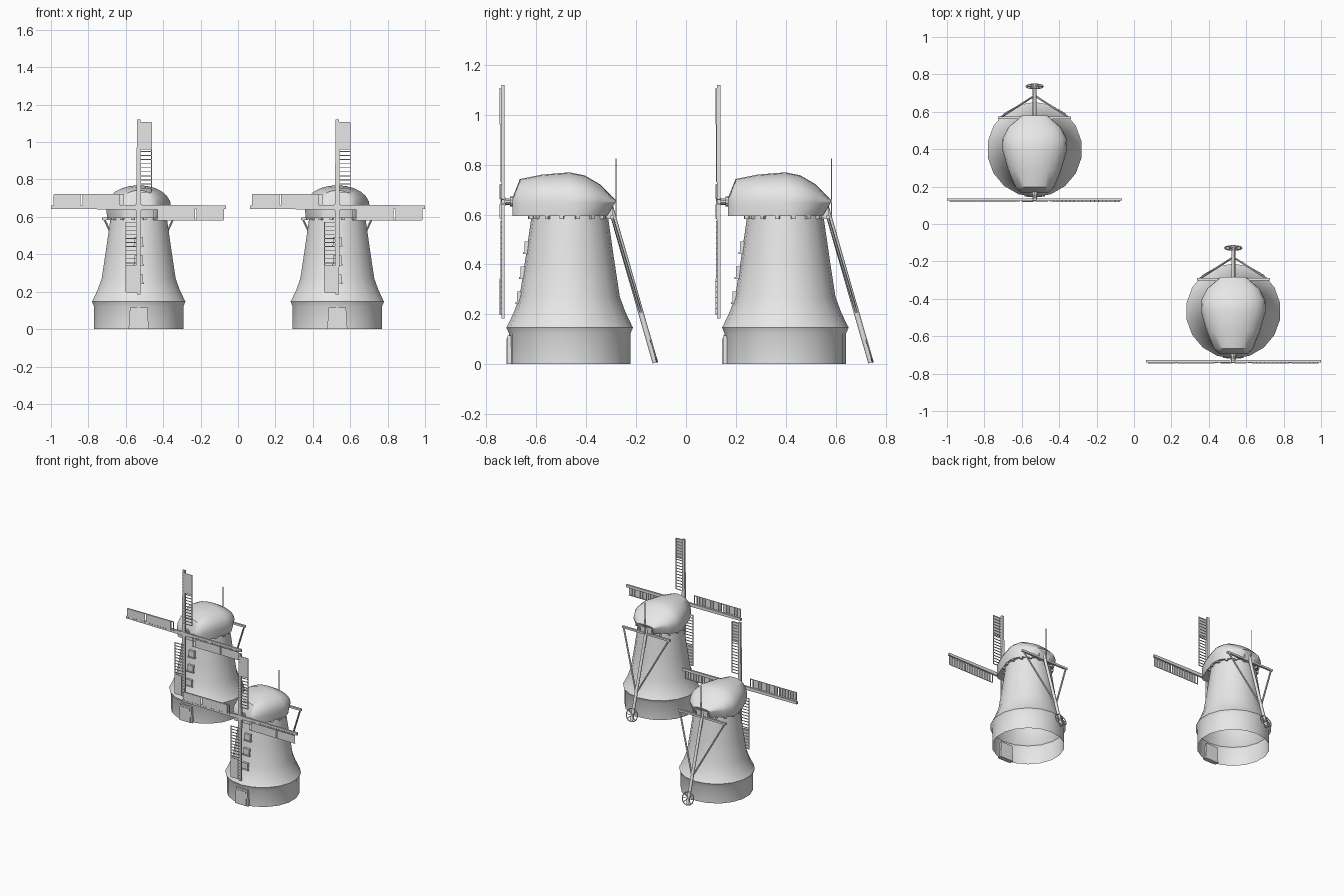
import bpy, bmesh, math
from mathutils import Matrix, Vector

if "Cube" in bpy.data.objects:
    bpy.data.objects.remove(bpy.data.objects["Cube"])

grey = bpy.data.materials.new("plain grey")
grey.diffuse_color = (0.8, 0.8, 0.8, 1)
grey.use_nodes = True
grey.node_tree.nodes["Principled BSDF"].inputs["Base Color"].default_value = grey.diffuse_color
parts = []


def finish(name, bm, smooth=None):
    bmesh.ops.recalc_face_normals(bm, faces=bm.faces)
    me = bpy.data.meshes.new(name)
    bm.to_mesh(me)
    bm.free()
    me.materials.append(grey)
    ob = bpy.data.objects.new(name, me)
    bpy.context.collection.objects.link(ob)
    if smooth:
        bpy.ops.object.select_all(action='DESELECT')
        ob.select_set(True)
        bpy.context.view_layer.objects.active = ob
        bpy.ops.object.shade_smooth_by_angle(angle=math.radians(smooth))
    parts.append(ob)
    return ob


def box(bm, centre, size, rot=Matrix()):
    m = rot @ Matrix.Translation(centre) @ Matrix.Diagonal((*size, 1))
    return bmesh.ops.create_cube(bm, size=1, matrix=m)["verts"]


def strut(bm, a, b, r1, r2=None, sides=6):
    a, b = Vector(a), Vector(b)
    d = b - a
    m = Matrix.Translation((a + b) / 2) @ d.to_track_quat('Z', 'Y').to_matrix().to_4x4()
    bmesh.ops.create_cone(bm, cap_ends=True, segments=sides, radius1=r1,
                          radius2=r1 if r2 is None else r2, depth=d.length, matrix=m)


def loft(bm, rings, closed=True):
    rows = [[bm.verts.new(p) for p in ring] for ring in rings]
    n = len(rows[0])
    for a, b in zip(rows, rows[1:]):
        for i in range(n):
            j = (i + 1) % n
            bm.faces.new((a[i], a[j], b[j], b[i]))
    if closed:
        bm.faces.new(rows[0])
        bm.faces.new(rows[-1])


# Tower: open shell with a flared ledge above the base
SIDES = 18
bm = bmesh.new()
profile = [(.243, 0), (.243, .122), (.254, .148), (.25, .153), (.223, .21),
           (.201, .27), (.178, .42), (.152, .6)]
loft(bm, [[(r * math.sin(2 * math.pi * i / SIDES), -r * math.cos(2 * math.pi * i / SIDES), z)
           for i in range(SIDES)] for r, z in profile], closed=False)
finish("tower", bm, 25)

# Cap: arched sections along y as (y, half width, top)
bm = bmesh.new()
stations = [(-.23, .075, .665), (-.2, .105, .742), (-.11, .142, .76), (0, .174, .769),
            (.06, .171, .757), (.12, .14, .722), (.183, .067, .66)]
rings = []
for y, w, top in stations:
    back = .033 * max(0, y) / .183
    s = .648
    ring = [(w * .97, y - back, .595)]
    for i in range(13):
        a = math.pi * i / 12
        ring.append((w * math.cos(a), y, s + (top - s) * math.sin(a) ** .9))
    ring.append((-w * .97, y - back, .595))
    rings.append(ring)
loft(bm, rings)
finish("cap", bm, 50)

# Small blocks under the cap rim
bm = bmesh.new()
for i in range(16):
    rot = Matrix.Rotation(2 * math.pi * (i + .5) / 16, 4, 'Z')
    box(bm, (0, -.158, .59), (.016, .02, .014), rot)
finish("rim_blocks", bm)

# Door surround with a tapered body and a thin inset panel
bm = bmesh.new()
for v in box(bm, (0, -.235, .058), (.108, .03, .116)):
    if v.co.z > .1:
        v.co.x *= .86
finish("door_frame", bm)
bm = bmesh.new()
for v in box(bm, (0, -.2505, .052), (.08, .005, .104)):
    if v.co.z > .1:
        v.co.x *= .88
finish("door", bm)

# Windows with sills, one above the other
bm = bmesh.new()
for z, r in ((.27, .201), (.37, .186), (.47, .171)):
    box(bm, (0, -r + .004, z), (.045, .03, .045))
    box(bm, (0, -r, z - .025), (.056, .034, .008))
finish("windows", bm)

# Sail shaft and hub
HUB = .652
bm = bmesh.new()
strut(bm, (0, -.2, HUB), (0, -.275, HUB), .013, sides=10)
strut(bm, (0, -.228, HUB), (0, -.24, HUB), .02, sides=10)
box(bm, (0, -.267, HUB), (.034, .018, .034))
finish("sail_shaft", bm, 35)

# Four sails: tapered spar, lattice and cloth, each turned about the hub
spars, lattice, cloth = bmesh.new(), bmesh.new(), bmesh.new()
for k in range(4):
    turn = Matrix.Translation((0, 0, HUB)) @ Matrix.Rotation(k * math.pi / 2, 4, 'Y')
    verts = box(spars, (0, -.267, .234), (.026, .013, .468))
    for v in verts:
        if v.co.z > .4:
            v.co.x *= .7
    bmesh.ops.transform(spars, matrix=turn, verts=verts)
    for i in range(18):
        box(lattice, (.036, -.2755, .08 + i * .0218), (.07, .005, .004), turn)
    box(lattice, (.069, -.2755, .266), (.004, .005, .375), turn)
    panels = [(.308, .455)]
    if k % 2:
        panels = [(.1, .3), (.31, .455)]
    for lo, hi in panels:
        box(cloth, (.039, -.279, (lo + hi) / 2), (.058, .003, hi - lo), turn)
finish("sail_spars", spars)
finish("sail_lattice", lattice)
finish("sail_cloth", cloth)

# Tail frame: cross beam, tail pole and two braces
top, foot = Vector((0, .162, .636)), Vector((0, .343, .006))
joint = top.lerp(foot, .7)
bm = bmesh.new()
box(bm, (0, .17, .59), (.39, .014, .014))
strut(bm, top, foot, .011, sides=8)
for s in (-1, 1):
    strut(bm, (s * .185, .17, .59), joint, .006)
finish("tail_frame", bm, 50)

# Rear hatch and thin upright rod
bm = bmesh.new()
box(bm, (0, .155, .612), (.09, .035, .05))
finish("rear_hatch", bm)
bm = bmesh.new()
strut(bm, (0, .185, .59), (0, .185, .825), .0022)
finish("rod", bm)

# Winding wheel with spokes at the foot of the pole
bm = bmesh.new()
axis = (foot - top).normalized()
side = Vector((1, 0, 0))
c = foot - axis * .047 + axis.cross(side) * -.008


def rim(a):
    return c + (side * math.cos(a) + axis * math.sin(a)) * .046


for i in range(12):
    strut(bm, rim(i * math.pi / 6), rim((i + 1) * math.pi / 6), .0035)
for i in range(4):
    strut(bm, rim(i * math.pi / 4), rim(i * math.pi / 4 + math.pi), .0025)
finish("winding_wheel", bm)

# Second mill shares the meshes of the first
for ob in list(parts):
    twin = ob.copy()
    twin.name = "second_" + ob.name
    bpy.context.collection.objects.link(twin)
    ob.location = (.531, -.466, 0)
    twin.location = (-.531, .398, 0)
